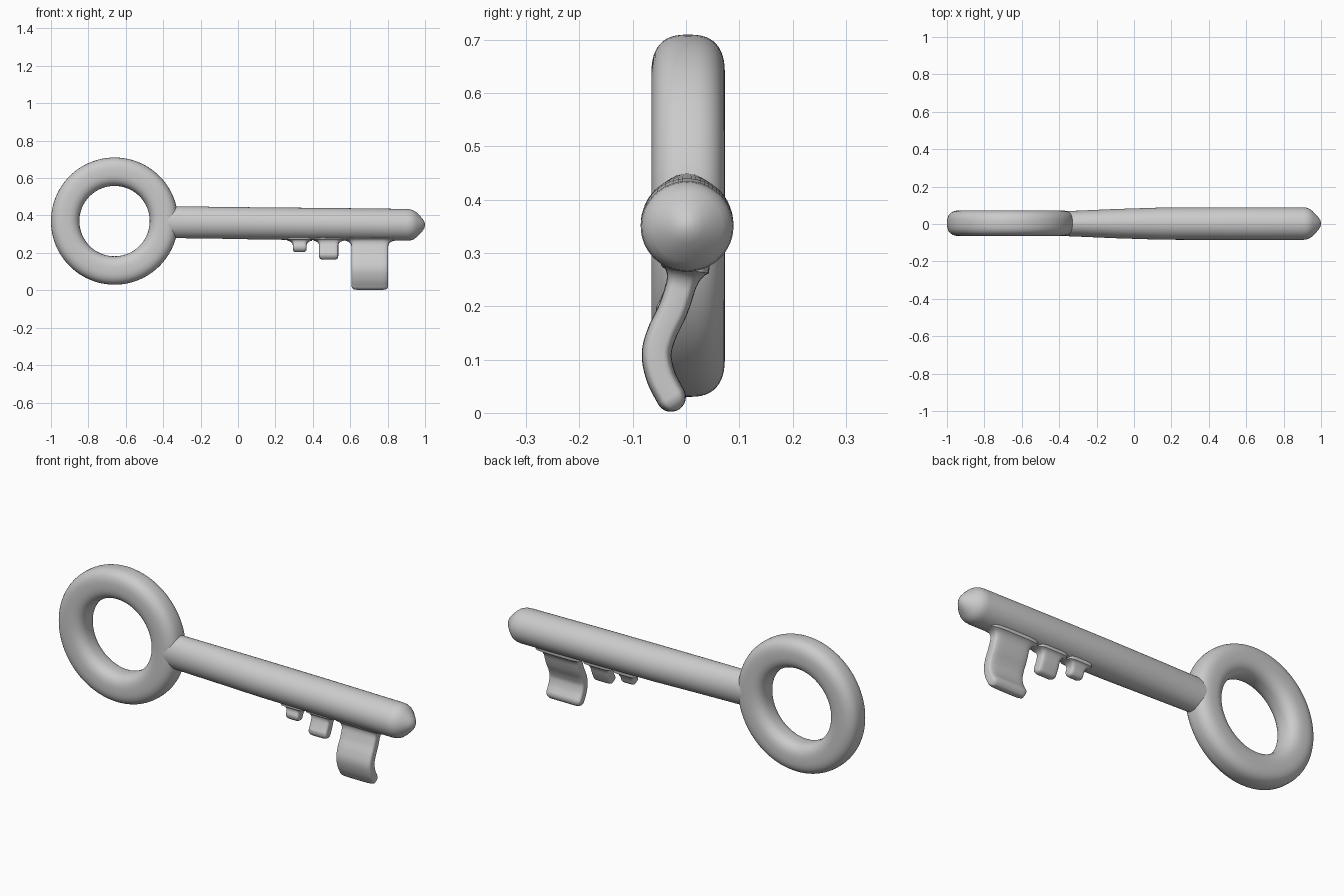
import bpy, bmesh, math
from mathutils import Vector

if "Cube" in bpy.data.objects:
    bpy.data.objects.remove(bpy.data.objects["Cube"])


def loft(name, sections, n=48, closed=False):
    """Skin superellipse sections given as (centre, half axis u, half axis v, exponent)."""
    bm = bmesh.new()
    rings = []
    for c, u, v, e in sections:
        ring = []
        for i in range(n):
            a = 2 * math.pi * i / n
            ca, sa = math.cos(a), math.sin(a)
            p = c + u * math.copysign(abs(ca) ** (2 / e), ca) \
                  + v * math.copysign(abs(sa) ** (2 / e), sa)
            ring.append(bm.verts.new(p))
        rings.append(ring)
    pairs = list(zip(rings, rings[1:]))
    if closed:
        pairs.append((rings[-1], rings[0]))
    else:
        bm.faces.new(rings[0])
        bm.faces.new(rings[-1])
    for a, b in pairs:
        for i in range(n):
            j = (i + 1) % n
            bm.faces.new((a[i], a[j], b[j], b[i]))
    bmesh.ops.recalc_face_normals(bm, faces=bm.faces)
    mesh = bpy.data.meshes.new(name)
    bm.to_mesh(mesh)
    bm.free()
    ob = bpy.data.objects.new(name, mesh)
    bpy.context.collection.objects.link(ob)
    bpy.ops.object.select_all(action='DESELECT')
    ob.select_set(True)
    bpy.context.view_layer.objects.active = ob
    bpy.ops.object.shade_smooth_by_angle(angle=math.radians(40))
    return ob


def spline(pts, steps=12):
    """Catmull-Rom curve through the points."""
    p = [Vector(q) for q in pts]
    p = [2 * p[0] - p[1]] + p + [2 * p[-1] - p[-2]]
    out = []
    for a, b, c, d in zip(p, p[1:], p[2:], p[3:]):
        for k in range(steps):
            t = k / steps
            out.append(0.5 * (2 * b + (c - a) * t + (2 * a - 5 * b + 4 * c - d) * t * t
                              + (3 * b - a - 3 * c + d) * t ** 3))
    return out + [p[-2]]


def rounding(d, r):
    """Inset needed at distance d from an end rounded with radius r."""
    k = max(0.0, 1 - d / r)
    return r - r * math.sqrt(max(0.0, 1 - k * k))


# Ring-shaped bow
bow = []
for i in range(96):
    a = 2 * math.pi * i / 96
    r = Vector((math.cos(a), 0, math.sin(a)))
    bow.append((Vector((-0.66, 0.004, 0.37)) + r * 0.264, r * 0.076,
                Vector((0, 0.069, 0)), 2.6))
loft("bow_ring", bow, closed=True)

# Shaft: x, centre z, half depth y, half height z
shaft = [(-0.40, .365, .066, .084), (-0.33, .364, .068, .085), (-0.1, .361, .078, .085),
         (0.15, .357, .086, .086), (0.5, .354, .087, .086), (0.9, .350, .087, .085),
         (0.922, .350, .085, .083), (0.94, .350, .078, .077), (0.955, .350, .067, .066),
         (0.975, .350, .046, .046), (0.988, .350, .031, .031), (0.996, .350, .018, .018),
         (1.0, .350, .005, .005)]
loft("shaft", [(Vector((x, 0.002, z)), Vector((0, hy, 0)), Vector((0, 0, hz)), 2)
               for x, z, hy, hz in shaft], n=64)


def tooth(name, x, half_w, half_t, path, fillet, corner):
    """Curved plate hanging from the shaft, filleted at the root, rounded at the tip."""
    pts = spline([(x, y, z) for y, z in path])
    length = [0.0]
    for a, b in zip(pts, pts[1:]):
        length.append(length[-1] + (b - a).length)
    total = length[-1]
    end = pts[-1]
    tip = (pts[-1] - pts[-2]).normalized()
    sections = []
    samples = [(p, total - s) for p, s in zip(pts, length) if total - s > corner]
    back = samples[-1][0]
    for k in range(9):
        d = corner * (1 - math.sin(math.pi / 2 * k / 8))
        i = min(range(len(pts)), key=lambda q: abs(total - length[q] - d))
        samples.append((pts[i] - tip * (d - (total - length[i])), d))
    for k, (p, d) in enumerate(samples):
        q0, q1 = samples[max(0, k - 1)][0], samples[min(len(samples) - 1, k + 1)][0]
        t = (q1 - q0).normalized()
        side = Vector((0, -t.z, t.y))
        flare = rounding(max(0.0, 0.268 - p.z), fillet)
        w = half_w + flare - rounding(d, corner)
        h = half_t + 0.5 * flare - min(rounding(d, half_t), half_t * 0.85)
        sections.append((p, Vector((w, 0, 0)), side * h, 5))
    loft(name, sections, n=48)


# Bit teeth, all following the same wave
tooth("bit_tooth_small", 0.33, 0.036, 0.027,
      [(0, .31), (-.003, .265), (-.012, .235), (-.025, .207)], 0.03, 0.018)
tooth("bit_tooth_middle", 0.485, 0.051, 0.027,
      [(0, .31), (-.003, .265), (-.016, .22), (-.042, .167)], 0.03, 0.02)
tooth("bit_tooth_large", 0.705, 0.098, 0.028,
      [(0, .31), (-.003, .265), (-.022, .2), (-.045, .15), (-.055, .11),
       (-.047, .068), (-.029, .032), (-.014, .006)], 0.035, 0.027)
